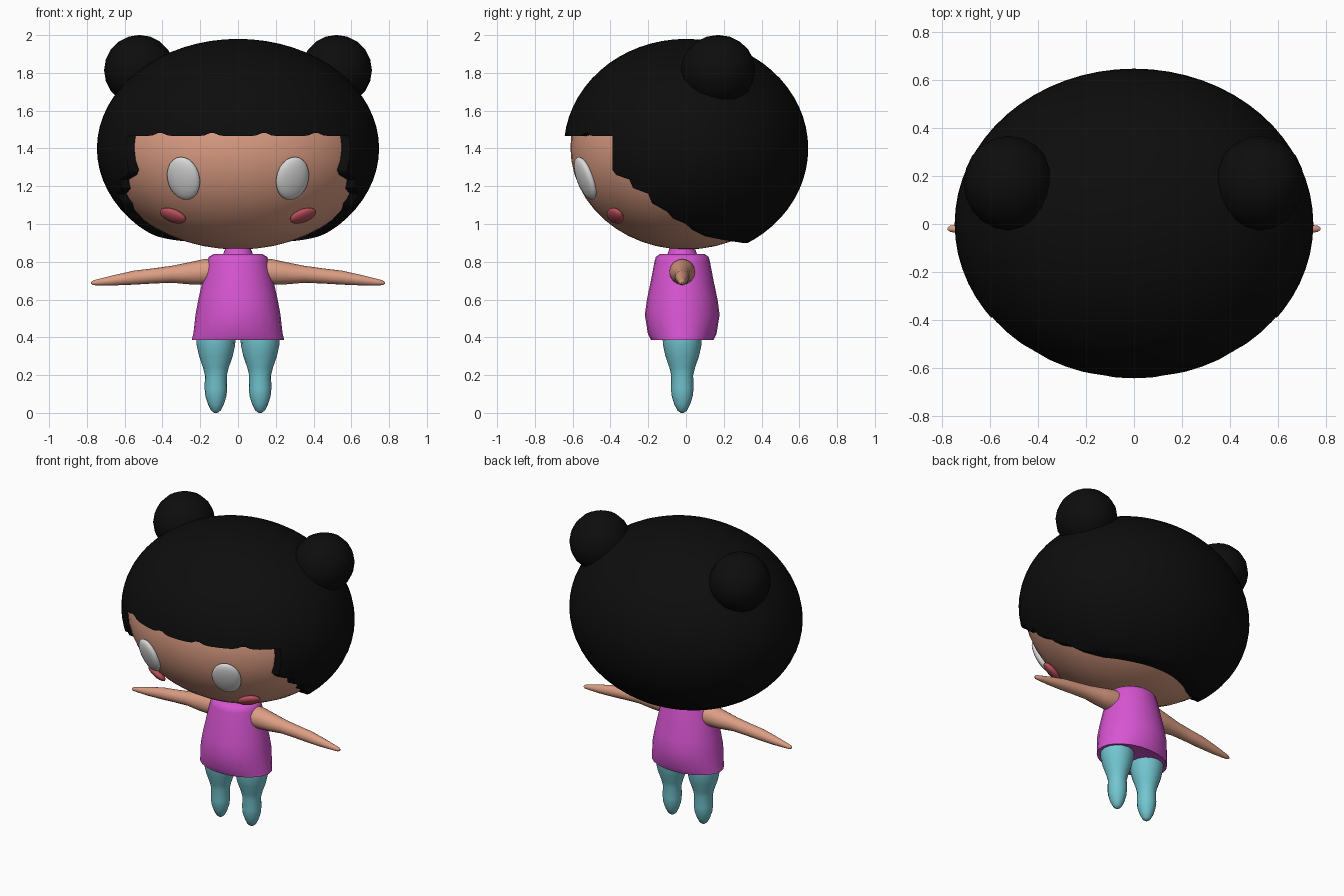
import bpy, bmesh, math
from mathutils import Vector, Matrix, Quaternion

if "Cube" in bpy.data.objects:
    bpy.data.objects.remove(bpy.data.objects["Cube"])


def material(name, color):
    m = bpy.data.materials.new(name)
    m.use_nodes = True
    m.diffuse_color = (*color, 1)
    m.node_tree.nodes["Principled BSDF"].inputs["Base Color"].default_value = (*color, 1)
    return m


black = material("hair black", (0.004, 0.004, 0.004))
skin = material("skin", (0.72, 0.34, 0.23))
pink = material("dress pink", (0.68, 0.09, 0.64))
teal = material("legging teal", (0.17, 0.56, 0.63))
white = material("eye white", (0.7, 0.7, 0.7))
rose = material("cheek rose", (0.5, 0.08, 0.11))


def finish(bm, name, mat=None, smooth=50):
    bmesh.ops.recalc_face_normals(bm, faces=bm.faces)
    me = bpy.data.meshes.new(name)
    bm.to_mesh(me)
    bm.free()
    ob = bpy.data.objects.new(name, me)
    bpy.context.collection.objects.link(ob)
    if mat:
        me.materials.append(mat)
        shade(ob, smooth)
    return ob


def select(ob):
    bpy.ops.object.select_all(action="DESELECT")
    ob.select_set(True)
    bpy.context.view_layer.objects.active = ob


def shade(ob, degrees):
    select(ob)
    bpy.ops.object.shade_smooth_by_angle(angle=math.radians(degrees))


def ellipsoid(name, mat, centre, radii, rot=Quaternion(), segs=32):
    bm = bmesh.new()
    bmesh.ops.create_uvsphere(bm, u_segments=segs, v_segments=segs // 2, radius=1)
    bm.transform(Matrix.LocRotScale(Vector(centre), rot, Vector(radii)))
    return finish(bm, name, mat)


def loft(name, mat, rings, along_x=False, segs=24):
    """Rings of (centre, radius across, radius deep) joined into a closed tube."""
    bm = bmesh.new()
    loops = []
    for c, a, b in rings:
        loop = []
        for i in range(segs):
            t = math.tau * i / segs
            u, v = a * math.cos(t), b * math.sin(t)
            offset = Vector((0, v, u)) if along_x else Vector((u, v, 0))
            loop.append(bm.verts.new(Vector(c) + offset))
        loops.append(loop)
    for p, q in zip(loops, loops[1:]):
        for i in range(segs):
            j = (i + 1) % segs
            bm.faces.new((p[i], p[j], q[j], q[i]))
    bm.faces.new(loops[0])
    bm.faces.new(loops[-1])
    return finish(bm, name, mat)


def prism(name, points, start, end):
    """Extrude a 3D polygon from one offset to another."""
    bm = bmesh.new()
    face = bm.faces.new([bm.verts.new(Vector(p) + Vector(start)) for p in points])
    ext = bmesh.ops.extrude_face_region(bm, geom=[face])["geom"]
    moved = [g for g in ext if isinstance(g, bmesh.types.BMVert)]
    bmesh.ops.translate(bm, verts=moved, vec=Vector(end) - Vector(start))
    if not face.is_valid or len(bm.faces) == len(points) + 1:
        bm.faces.new(bm.verts[:len(points)])
    return finish(bm, name)


def cut(ob, cutter):
    mod = ob.modifiers.new("cut", "BOOLEAN")
    mod.operation, mod.solver, mod.object = "DIFFERENCE", "EXACT", cutter
    select(ob)
    bpy.ops.object.modifier_apply(modifier=mod.name)
    bpy.data.objects.remove(cutter)


# Head
HEAD, HEAD_R = Vector((0, 0, 1.405)), Vector((0.715, 0.612, 0.54))
ellipsoid("head", skin, HEAD, HEAD_R, segs=48)

# Hair cap with scalloped fringe and stepped side locks
hair = ellipsoid("hair", black, (0, 0, 1.4), (0.747, 0.647, 0.58), segs=64)
fringe = []
for i in range(81):
    x = -1 + i / 40
    cusp = (1 - abs(math.cos(math.pi * x / 0.275))) ** 3
    fringe.append((x, 0, 1.465 + 0.025 * cusp))
fringe += [(1, 0, 0.5), (-1, 0, 0.5)]
cut(hair, prism("fringe_cutter", fringe, (0, -1, 0), (0, -0.39, 0)))
locks = [(-0.4, 1.3), (-0.37, 1.26), (-0.3, 1.235), (-0.28, 1.19), (-0.2, 1.16),
         (-0.18, 1.11), (-0.1, 1.065), (-0.07, 1.03), (0, 1.0), (0.03, 0.97),
         (0.1, 0.935), (0.2, 0.915), (0.3, 0.9), (1, 0.9), (1, 0.5), (-0.4, 0.5)]
cut(hair, prism("lock_cutter", [(0, y, z) for y, z in locks], (-1, 0, 0), (1, 0, 0)))
shade(hair, 40)


def on_face(x, z, lift):
    """Point and outward direction on the front of the head."""
    dz = z - HEAD.z
    y = -HEAD_R.y * math.sqrt(1 - (x / HEAD_R.x) ** 2 - (dz / HEAD_R.z) ** 2)
    n = Vector((x / HEAD_R.x ** 2, y / HEAD_R.y ** 2, dz / HEAD_R.z ** 2)).normalized()
    return Vector((x, y, z)) + n * lift, n.to_track_quat("-Y", "Z")


# Dress and collar
loft("dress", pink, [((0, -0.02, z), a, b) for z, a, b in (
    (0.39, 0.23, 0.15), (0.385, 0.245, 0.165), (0.42, 0.236, 0.182), (0.52, 0.225, 0.198),
    (0.6, 0.21, 0.187), (0.7, 0.188, 0.166), (0.8, 0.163, 0.147), (0.825, 0.155, 0.14),
    (0.84, 0.13, 0.12))])
loft("collar", pink, [((0, -0.02, z), r, r) for z, r in (
    (0.82, 0.085), (0.85, 0.075), (0.89, 0.06))])

for side, label in ((1, "left"), (-1, "right")):
    # Hair bun
    ellipsoid(label + "_bun", black, (side * 0.522, 0.17, 1.814), (0.187, 0.197, 0.187), segs=20)

    # Eye and cheek
    pos, rot = on_face(side * 0.287, 1.243, 0.004)
    ellipsoid(label + "_eye", white, pos, (0.092, 0.035, 0.12), rot, 24)
    pos, rot = on_face(side * 0.338, 1.055, 0.016)
    roll = Quaternion((0, 1, 0), math.radians(-25 * side))
    ellipsoid(label + "_cheek", rose, pos, (0.075, 0.025, 0.048), rot @ roll, 20)

    # Arm tapering to a point
    loft(label + "_arm", skin, [((side * x, -0.02, z), r, r) for x, z, r in (
        (0.1, 0.748, 0.068), (0.18, 0.746, 0.068), (0.26, 0.739, 0.058), (0.35, 0.734, 0.045),
        (0.45, 0.725, 0.04), (0.55, 0.716, 0.037), (0.65, 0.703, 0.028),
        (0.73, 0.693, 0.018), (0.765, 0.689, 0.013), (0.777, 0.688, 0.005))], True, 16)

    # Leg with pointed foot
    loft(label + "_leg", teal, [((side * 0.117, -0.02, z), r, r) for z, r in (
        (0, 0.008), (0.012, 0.025), (0.045, 0.042), (0.09, 0.056), (0.13, 0.06),
        (0.2, 0.058), (0.24, 0.068), (0.3, 0.089), (0.36, 0.102), (0.42, 0.105),
        (0.5, 0.08))], False, 16)
